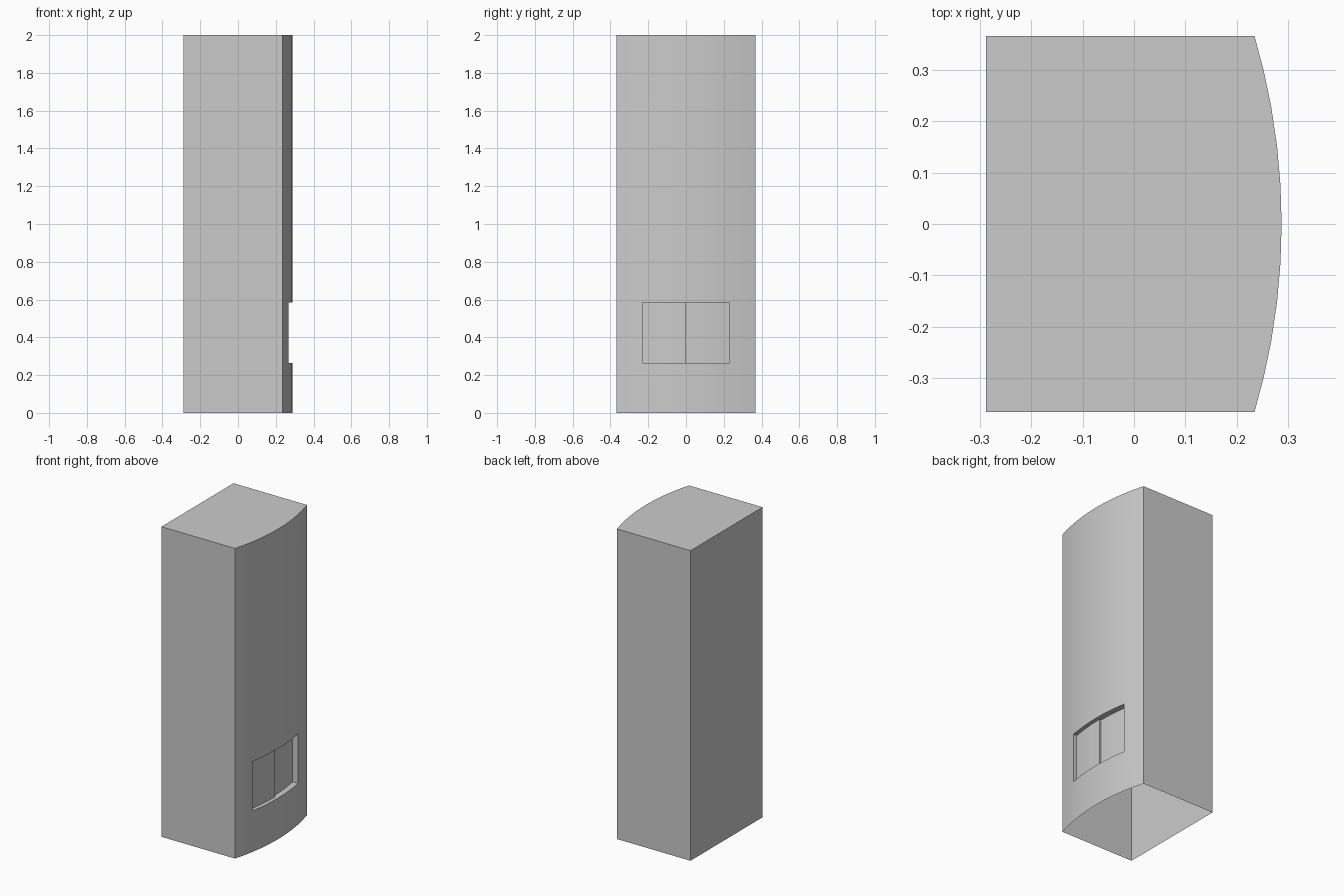
import bpy, bmesh
from math import sqrt

if "Cube" in bpy.data.objects:
    bpy.data.objects.remove(bpy.data.objects["Cube"])

W, BACK, FRONT, SIDE_X, H = 0.367, -0.289, 0.288, 0.235, 2.0
HOLE_Y, HOLE_Z0, HOLE_Z1 = 0.23, 0.265, 0.584
SAG = FRONT - SIDE_X
R = (W * W + SAG * SAG) / (2 * SAG)
YS = [-W, -0.3, -HOLE_Y, -0.153, -0.077, 0, 0.077, 0.153, HOLE_Y, 0.3, W]


def bow(y, depth=0.0):
    """x of the bowed front at y, set back by depth"""
    return FRONT - R + sqrt(R * R - y * y) - depth


def finish(name, bm, recalc=False):
    bmesh.ops.remove_doubles(bm, verts=bm.verts, dist=1e-5)
    if recalc:
        bmesh.ops.recalc_face_normals(bm, faces=bm.faces)
    me = bpy.data.meshes.new(name)
    bm.to_mesh(me)
    bm.free()
    ob = bpy.data.objects.new(name, me)
    bpy.context.collection.objects.link(ob)
    bpy.ops.object.select_all(action='DESELECT')
    ob.select_set(True)
    bpy.context.view_layer.objects.active = ob
    bpy.ops.object.shade_smooth_by_angle(angle=0.5)
    return ob


def face(bm, *pts):
    bm.faces.new([bm.verts.new(p) for p in pts])


def in_hole(a, b):
    return a >= -HOLE_Y - 1e-6 and b <= HOLE_Y + 1e-6


# Cabinet shell: bowed front with an opening, open underside
profile = [(bow(y), y) for y in YS] + [(BACK, W), (BACK, -W)]
rows = [0, HOLE_Z0, HOLE_Z1, H]
bm = bmesh.new()
for i, (x0, y0) in enumerate(profile):
    x1, y1 = profile[(i + 1) % len(profile)]
    front = i < len(YS) - 1
    for r in range(3):
        if front and r == 1 and in_hole(y0, y1):
            continue
        face(bm, (x0, y0, rows[r]), (x1, y1, rows[r]),
             (x1, y1, rows[r + 1]), (x0, y0, rows[r + 1]))
face(bm, *[(x, y, H) for x, y in profile])
finish("cabinet_body", bm)

# Two overlapping doors in the recess, each with the reveal around it
for name, sign, depth in (("front_sliding_door", -1, 0.025),
                          ("rear_sliding_door", 1, 0.038)):
    ys = [y for y in YS if abs(y) <= HOLE_Y + 1e-6 and y * sign >= 0]
    bm = bmesh.new()
    for a, b in zip(ys, ys[1:]):
        xa, xb, da, db = bow(a), bow(b), bow(a, depth), bow(b, depth)
        face(bm, (da, a, HOLE_Z0), (db, b, HOLE_Z0), (db, b, HOLE_Z1), (da, a, HOLE_Z1))
        face(bm, (xa, a, HOLE_Z0), (xb, b, HOLE_Z0), (db, b, HOLE_Z0), (da, a, HOLE_Z0))
        face(bm, (xa, a, HOLE_Z1), (da, a, HOLE_Z1), (db, b, HOLE_Z1), (xb, b, HOLE_Z1))
    # side reveal, facing the middle of the recess
    y = sign * HOLE_Y
    jamb = [(bow(y, depth), y, HOLE_Z0), (bow(y), y, HOLE_Z0),
            (bow(y), y, HOLE_Z1), (bow(y, depth), y, HOLE_Z1)]
    face(bm, *(jamb if sign > 0 else jamb[::-1]))
    # exposed edge of the nearer door
    if sign < 0:
        x0, x1 = bow(0, 0.038), bow(0, 0.025)
        face(bm, (x1, 0, HOLE_Z0), (x0, 0, HOLE_Z0), (x0, 0, HOLE_Z1), (x1, 0, HOLE_Z1))
    finish(name, bm)
